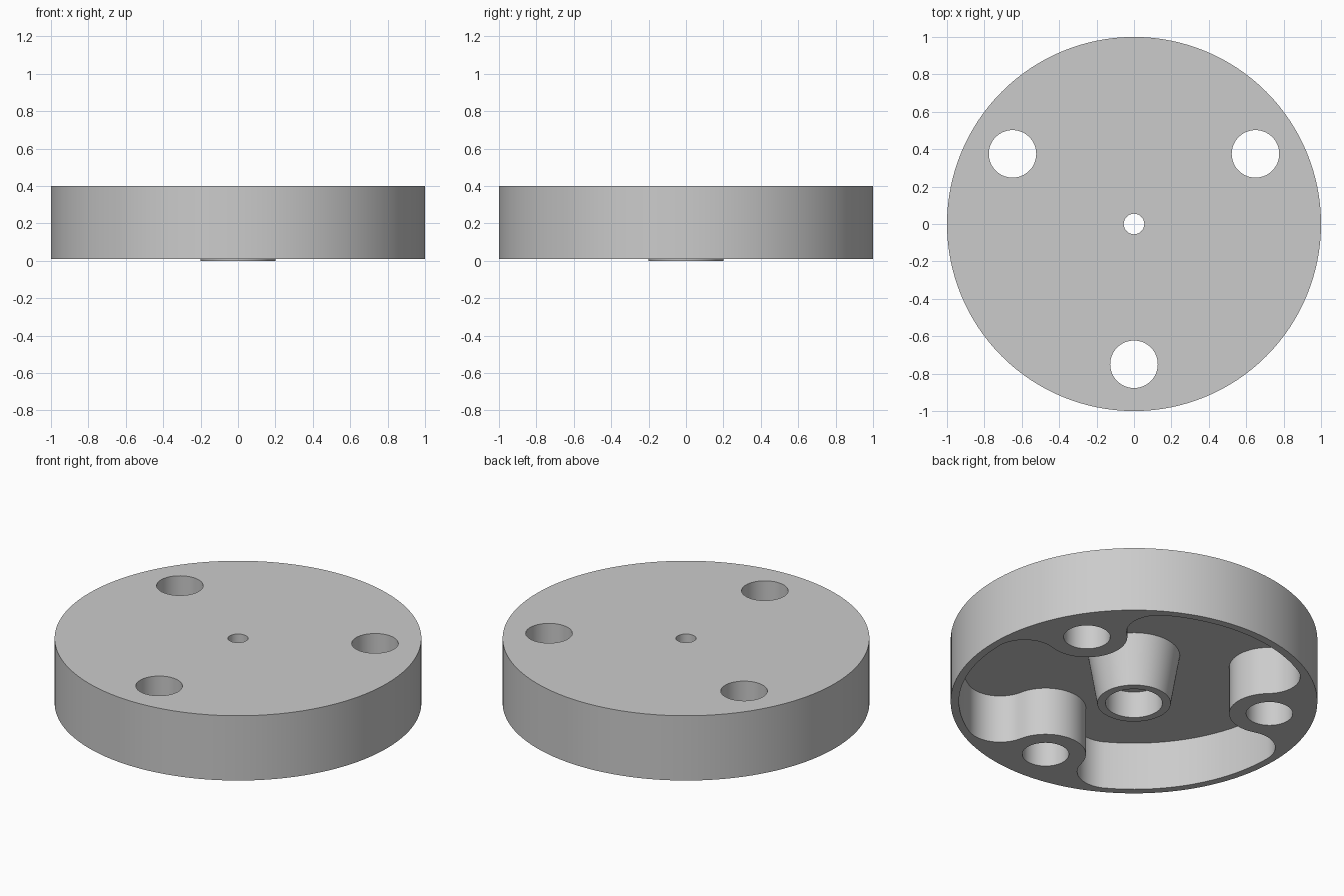
import bpy, bmesh
from math import cos, sin, acos, atan2, radians, pi, tau
from mathutils import Vector

if "Cube" in bpy.data.objects:
    bpy.data.objects.remove(bpy.data.objects["Cube"])

TOP, BOTTOM, CEILING = 0.4, 0.01, 0.3
POCKET_R, LUG_R, FILLET_R = 0.955, 0.22, 0.18
BOLT_CIRCLE, BOLT_R = 0.75, 0.127
LUG_ANGLES = [radians(a) for a in (-90, 30, 150)]

grey = bpy.data.materials.new("plain_grey")
grey.use_nodes = True
grey.diffuse_color = (0.6, 0.6, 0.6, 1)
grey.node_tree.nodes["Principled BSDF"].inputs["Base Color"].default_value = (0.6, 0.6, 0.6, 1)


def polar(radius, angle):
    return Vector((radius * cos(angle), radius * sin(angle)))


def arc(centre, radius, start, end, steps):
    """Arc points, leaving out the last so that arcs can be chained."""
    return [centre + polar(radius, start + (end - start) * i / steps) for i in range(steps)]


def make_object(name, bm):
    bmesh.ops.recalc_face_normals(bm, faces=bm.faces)
    mesh = bpy.data.meshes.new(name)
    bm.to_mesh(mesh)
    bm.free()
    mesh.materials.append(grey)
    obj = bpy.data.objects.new(name, mesh)
    bpy.context.collection.objects.link(obj)
    return obj


def prism(name, outline, low, high, top_scale=1.0):
    """Solid between two copies of an outline."""
    bm = bmesh.new()
    lower = [bm.verts.new((p.x, p.y, low)) for p in outline]
    upper = [bm.verts.new((p.x * top_scale, p.y * top_scale, high)) for p in outline]
    bm.faces.new(lower[::-1])
    bm.faces.new(upper)
    for i in range(len(outline)):
        j = (i + 1) % len(outline)
        bm.faces.new((lower[i], lower[j], upper[j], upper[i]))
    return make_object(name, bm)


def cylinder(name, radius, low, high, centre=Vector((0, 0)), steps=64, top_scale=1.0):
    return prism(name, arc(centre, radius, 0, tau, steps), low, high, top_scale)


def combine(target, tool, operation):
    mod = target.modifiers.new(operation, "BOOLEAN")
    mod.operation, mod.solver, mod.object = operation, "EXACT", tool
    bpy.context.view_layer.objects.active = target
    bpy.ops.object.modifier_apply(modifier=mod.name)
    bpy.data.objects.remove(tool)


def pocket_outline():
    """Round pocket with a filleted lug reaching in at each bolt hole."""
    reach = POCKET_R - FILLET_R
    gap = LUG_R + FILLET_R
    phi = acos((reach**2 + BOLT_CIRCLE**2 - gap**2) / (2 * reach * BOLT_CIRCLE))
    turn = atan2(reach * sin(phi), BOLT_CIRCLE - reach * cos(phi))
    points = []
    for h in LUG_ANGLES:
        points += arc(polar(reach, h - phi), FILLET_R, h - phi, h + turn, 20)
        points += arc(polar(BOLT_CIRCLE, h), LUG_R, h + turn - pi, h - turn - pi, 28)
        points += arc(polar(reach, h + phi), FILLET_R, h - turn, h + phi, 20)
        points += arc(Vector((0, 0)), POCKET_R, h + phi, h + tau / 3 - phi, 24)
    return points


# Disc with the hollow underside
disc = cylinder("disc_cover", 1.0, BOTTOM, TOP, steps=128)
combine(disc, prism("pocket", pocket_outline(), -0.1, CEILING), "DIFFERENCE")

# Tapered centre hub, sunk slightly into the top plate
combine(disc, cylinder("hub", 0.2, 0, 0.36, top_scale=1.3), "UNION")

# Counterbore and small centre hole
combine(disc, cylinder("counterbore", 0.155, -0.1, 0.16), "DIFFERENCE")
combine(disc, cylinder("centre_hole", 0.055, -0.1, 0.5, steps=48), "DIFFERENCE")

# Bolt holes through the lugs
for h in LUG_ANGLES:
    hole = cylinder("bolt_hole", BOLT_R, -0.1, 0.5, polar(BOLT_CIRCLE, h))
    combine(disc, hole, "DIFFERENCE")

bpy.ops.object.select_all(action="DESELECT")
disc.select_set(True)
bpy.context.view_layer.objects.active = disc
bpy.ops.object.shade_smooth_by_angle(angle=radians(30))
